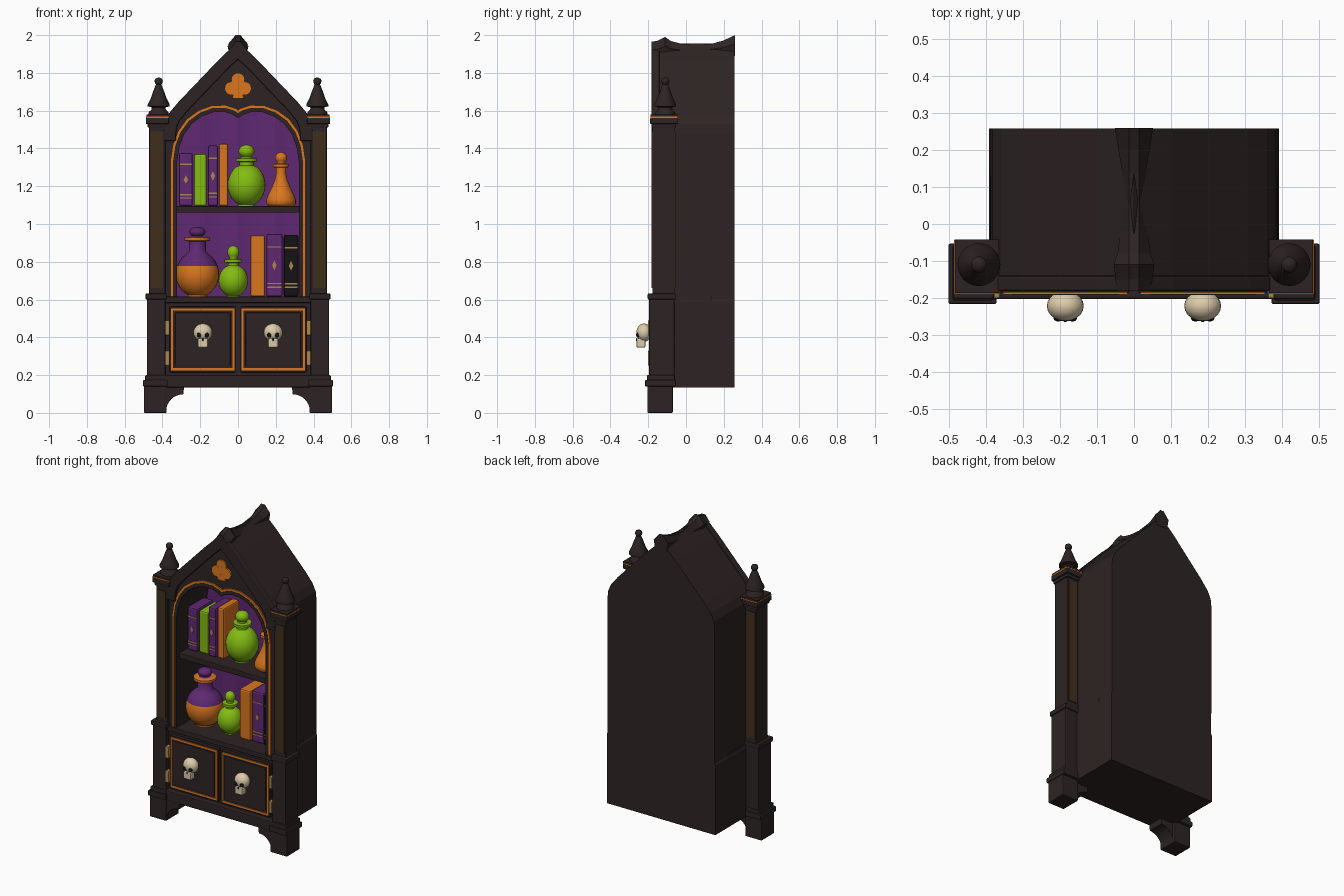
import bpy, bmesh, math
from mathutils import Vector, Matrix

if "Cube" in bpy.data.objects:
    bpy.data.objects.remove(bpy.data.objects["Cube"])

def mat(name, c):
    m = bpy.data.materials.new(name)
    m.diffuse_color = (*c, 1)
    m.use_nodes = True
    m.node_tree.nodes["Principled BSDF"].inputs["Base Color"].default_value = m.diffuse_color
    return m

DARK = mat("dark wood", (.027, .017, .017))
BROWN = mat("worn brown", (.05, .028, .012))
PURPLE = mat("purple", (.115, .022, .17))
GREEN = mat("green", (.23, .5, .006))
ORANGE = mat("orange", (.7, .18, .014))
BONE = mat("bone", (.72, .6, .4))
GOLD = mat("gold", (.4, .24, .08))
BLACK = mat("black", (.008, .006, .008))

def finish(name, bm, mats, smooth=None, bevel=0):
    bmesh.ops.recalc_face_normals(bm, faces=bm.faces[:])
    me = bpy.data.meshes.new(name)
    bm.to_mesh(me)
    bm.free()
    for m in (mats if isinstance(mats, (list, tuple)) else [mats]):
        me.materials.append(m)
    ob = bpy.data.objects.new(name, me)
    bpy.context.collection.objects.link(ob)
    if bevel:
        b = ob.modifiers.new("bevel", 'BEVEL')
        b.width, b.segments, b.limit_method = bevel, 2, 'ANGLE'
    if smooth:
        bpy.ops.object.select_all(action='DESELECT')
        ob.select_set(True)
        bpy.context.view_layer.objects.active = ob
        bpy.ops.object.shade_smooth_by_angle(angle=math.radians(smooth))
    return ob

def box(name, x0, x1, y0, y1, z0, z1, m, bevel=0):
    bm = bmesh.new()
    bmesh.ops.create_cube(bm, size=1, matrix=Matrix.LocRotScale(
        Vector(((x0+x1)/2, (y0+y1)/2, (z0+z1)/2)), None,
        Vector((abs(x1-x0), abs(y1-y0), abs(z1-z0)))))
    return finish(name, bm, m, bevel=bevel)

def prism(name, pts, y0, y1, m, bevel=0, smooth=None):
    """Extrude an x-z outline from y0 to y1."""
    bm = bmesh.new()
    f = bm.faces.new([bm.verts.new((x, y0, z)) for x, z in pts])
    r = bmesh.ops.extrude_face_region(bm, geom=[f])
    for v in r['geom']:
        if isinstance(v, bmesh.types.BMVert):
            v.co.y = y1
    return finish(name, bm, m, smooth, bevel)

def offset(path, d):
    out = []
    for i, p in enumerate(path):
        p = Vector(p)
        ns = []
        for a, b in ((i-1, i), (i, i+1)):
            if a >= 0 and b < len(path):
                t = (Vector(path[b]) - Vector(path[a])).normalized()
                ns.append(Vector((t.y, -t.x)))
        n = sum(ns, Vector((0, 0))).normalized()
        out.append(tuple(p + n * d / max(.5, n.dot(ns[0]))))
    return out

def ribbon(name, path, d0, d1, y0, y1, m, bevel=0):
    """Flat moulding following a path, between two offsets."""
    bm = bmesh.new()
    rings = []
    for a, b in zip(offset(path, d0), offset(path, d1)):
        rings.append([bm.verts.new((q[0], y, q[1])) for q, y in ((a, y0), (b, y0), (b, y1), (a, y1))])
    for r, s in zip(rings, rings[1:]):
        for k in range(4):
            bm.faces.new((r[k], r[(k+1) % 4], s[(k+1) % 4], s[k]))
    bm.faces.new(rings[0])
    bm.faces.new(rings[-1])
    return finish(name, bm, m, bevel=bevel)

def lathe(name, x, y, z, prof, mats, rule=None, n=24):
    bm = bmesh.new()
    rings = [[bm.verts.new((x + r*math.cos(2*math.pi*k/n), y + r*math.sin(2*math.pi*k/n), z + h))
              for k in range(n)] for r, h in prof]
    for i, (a, b) in enumerate(zip(rings, rings[1:])):
        for k in range(n):
            f = bm.faces.new((a[k], a[(k+1) % n], b[(k+1) % n], b[k]))
            f.material_index = rule((prof[i][1] + prof[i+1][1]) / 2) if rule else 0
    bm.faces.new(rings[0])
    top = bm.faces.new(rings[-1])
    top.material_index = rule(prof[-1][1]) if rule else 0
    return finish(name, bm, mats, 50)

def mirrored(half):
    """Right half running up to the centre -> full path, right to left."""
    return half + [(-x, z) for x, z in reversed(half) if x > 1e-6]

# Cabinet body: pointed outline with an arched cavity cut into the front
roof = [(.388, 1.48), (.383, 1.53), (.36, 1.58), (.31, 1.64), (.2, 1.755), (.1, 1.86), (0, 1.955)]
body = prism("cabinet_body", mirrored([(.393, .135), (.393, .59), (.387, .6)] + roof), -.165, .258, DARK)
arch = [(.322, .6), (.322, 1.33), (.31, 1.41), (.285, 1.475), (.245, 1.53), (.19, 1.57), (.13, 1.592),
        (.07, 1.593), (.03, 1.58), (0, 1.56)]
cut = prism("cavity_cutter", mirrored(arch), -.4, .14, DARK)
cut.hide_render = True
mod = body.modifiers.new("cavity", 'BOOLEAN')
mod.object, mod.operation, mod.solver = cut, 'DIFFERENCE', 'EXACT'
bpy.context.view_layer.objects.active = body
bpy.ops.object.modifier_apply(modifier="cavity")
bpy.data.objects.remove(cut)

# Arch and gable mouldings
full = mirrored(arch)
ribbon("arch_inner_moulding", full, 0, .022, -.176, -.15, DARK)
ribbon("arch_orange_trim", full, .022, .036, -.174, -.15, ORANGE)
ribbon("gable_rim", mirrored([(.388, 1.44)] + roof), -.06, .008, -.182, -.14, DARK, .006)

# Ridge cap: saddle-shaped strip along the roof peak
bm = bmesh.new()
prev = None
for y, w, z in ((-.182, .045, 1.965), (-.15, .05, 1.97), (-.11, .055, 1.99), (-.08, .045, 1.968), (-.02, .036, 1.953),
                (.06, .03, 1.945), (.14, .032, 1.955), (.2, .042, 1.972), (.26, .052, 2.0)):
    ring = [bm.verts.new(p) for p in ((-w, y, z-w*.9), (-.013, y, z), (.013, y, z), (w, y, z-w*.9),
                                      (w-.012, y, 1.89), (-w+.012, y, 1.89))]
    if prev:
        for k in range(6):
            bm.faces.new((prev[k], prev[(k+1) % 6], ring[(k+1) % 6], ring[k]))
    else:
        bm.faces.new(ring)
    prev = ring
bm.faces.new(prev)
finish("ridge_cap", bm, DARK)

# Trefoil ornament
for i, (x, z) in enumerate(((0, 1.764), (-.035, 1.718), (.035, 1.718))):
    prism("trefoil_lobe_%d" % i, [(x + .036*math.cos(a*math.pi/10), z + .036*math.sin(a*math.pi/10))
                                  for a in range(20)], -.1745 - i*.0004, -.16, ORANGE)
prism("trefoil_stem", [(-.03, 1.665), (.03, 1.665), (.012, 1.74), (-.012, 1.74)], -.1738, -.16, ORANGE)

# Pleated purple backing
bm = bmesh.new()
N = 48
prev = None
for i in range(N + 1):
    x = -.325 + .65*i/N
    ax = abs(x)
    top = 1.335
    for (xa, za), (xb, zb) in zip(arch[1:], arch[2:]):
        if xb <= ax <= xa:
            top = za + (zb-za)*(xa-ax)/(xa-xb)
    y = .122 + .012*abs(math.sin(x*16))
    c = [bm.verts.new((x, y, .6)), bm.verts.new((x, y, top + .004))]
    if prev:
        bm.faces.new((prev[0], c[0], c[1], prev[1]))
    prev = c
finish("purple_backing", bm, PURPLE, 40)

# Shelves and rails
box("upper_shelf", -.325, .325, -.15, .135, 1.06, 1.095, DARK, .004)
box("lower_shelf", -.39, .39, -.182, .135, .582, .615, DARK, .004)
box("bottom_rail", -.39, .39, -.203, -.1, .135, .2, DARK, .006)

# Posts, feet, finials, doors, hinges and skull knobs on both sides
for s, side in ((-1, "left"), (1, "right")):
    def sbox(n, x0, x1, *a, **k):
        return box(side + "_" + n, s*x0, s*x1, *a, **k)
    sbox("foot", .378, .498, -.205, -.07, 0, .145, DARK, bevel=.005)
    prism(side + "_foot_bracket", [(s*x, z) for x, z in [(.385, .14), (.285, .14)] +
          [(.29 + .09*math.sin(a*math.pi/16), .01 + .088*math.cos(a*math.pi/16)) for a in range(9)]],
          -.198, -.09, DARK)
    sbox("foot_collar", .372, .503, -.217, -.053, .14, .175, DARK, bevel=.006)
    sbox("foot_collar_step", .38, .492, -.207, -.058, .17, .2, DARK, bevel=.006)
    sbox("lower_post", .385, .482, -.195, -.062, .19, .605, DARK, bevel=.005)
    sbox("middle_collar", .378, .49, -.203, -.055, .6, .632, DARK, bevel=.006)
    sbox("upper_post", .385, .47, -.178, -.06, .62, 1.53, DARK, bevel=.006)
    for nm, y0, y1 in (("front", -.182, -.17), ("back", -.07, -.056)):
        sbox("post_panel_" + nm, .398, .462, y0, y1, .66, 1.49, BROWN)
    sbox("capital_base", .378, .478, -.183, -.052, 1.51, 1.535, DARK, bevel=.005)
    sbox("capital", .366, .488, -.19, -.042, 1.53, 1.562, DARK, bevel=.004)
    sbox("capital_orange_line", .367, .487, -.189, -.043, 1.562, 1.569, ORANGE)
    sbox("capital_top", .366, .485, -.187, -.042, 1.568, 1.58, DARK)
    lathe(side + "_finial", s*.42, -.11, 1.575, [(.055, 0), (.052, .018), (.038, .03), (.036, .042), (.058, .048),
          (.058, .058), (.042, .09), (.028, .13), (.017, .158), (.014, .163), (.02, .172), (.022, .183),
          (.017, .195), (.004, .2)], DARK)
    # Door with orange border lines
    sbox("door", .012, .362, -.186, -.15, .215, .562, DARK, bevel=.004)
    x0, x1, z0, z1, w = .018, .355, .225, .553, .012
    for n, a, b, c, d in (("low", x0, x1, z0, z0+w), ("top", x0, x1, z1-w, z1),
                          ("in", x0, x0+w, z0+w, z1-w), ("out", x1-w, x1, z0+w, z1-w)):
        sbox("door_border_" + n, a, b, -.191, -.184, c, d, ORANGE)
    sbox("door_panel", .04, .333, -.192, -.18, .247, .531, DARK, bevel=.004)
    for k, z in enumerate((.29, .45)):
        sbox("hinge_%d" % k, .362, .386, -.202, -.17, z-.04, z+.04, GOLD, bevel=.006)
    # Skull knob
    def ball(n, x, y, z, rx, ry, rz, m):
        bm = bmesh.new()
        bmesh.ops.create_uvsphere(bm, u_segments=20, v_segments=12, radius=1, matrix=Matrix.LocRotScale(
            Vector((x, y, z)), None, Vector((rx, ry, rz))))
        finish(side + "_" + n, bm, m, 60)
    cx = s*.186
    ball("skull_cranium", cx, -.222, .425, .05, .041, .048, BONE)
    box(side + "_skull_jaw", cx-.027, cx+.027, -.263, -.215, .345, .395, BONE, .008)
    for e in (-1, 1):
        ball("skull_eye_%d" % e, cx + e*.02, -.254, .412, .012, .01, .014, BLACK)
    ball("skull_nose", cx, -.261, .388, .005, .005, .008, BLACK)

# Books: x range, bottom, top, colour, gold decoration
for i, (x0, x1, z0, z1, m, deco) in enumerate((
        (-.312, -.24, 1.095, 1.375, PURPLE, 1), (-.232, -.167, 1.095, 1.37, GREEN, 0),
        (-.16, -.106, 1.095, 1.415, PURPLE, 1), (-.1, -.052, 1.095, 1.425, ORANGE, 0),
        (.067, .143, .615, .94, ORANGE, 0), (.15, .235, .615, .948, PURPLE, 1),
        (.242, .32, .615, .943, BLACK, 1))):
    y = -.08 + .008*(i % 2)
    box("book_%d" % i, x0, x1, y, .09, z0, z1, m, .01)
    if deco:
        h, c = z1 - z0, (x0 + x1)/2
        for k, t in enumerate((.14, .2, .78)):
            box("book_%d_band_%d" % (i, k), x0+.004, x1-.004, y-.003, y+.02, z0+h*t, z0+h*t+.007, GOLD)
        prism("book_%d_emblem" % i, [(c-.012, z0+h*.5), (c, z0+h*.42), (c+.012, z0+h*.5), (c, z0+h*.58)],
              y-.003, y+.01, GOLD)

# Potion bottles: belly profile plus neck, lip and stopper
def bottle(name, x, y, z, R, hb, neck, zn, lip, zl, ball, zt, mats, rule=None, cone=False):
    if cone:
        prof = [(R*.85, 0), (R, .012), (R, .035), (R*.88, .06), (R*.62, .1), (R*.42, .14)]
    else:
        prof = [(R*math.cos(a), hb + hb*1.02*math.sin(a)) for a in [math.radians(d) for d in range(-64, 64, 12)]]
        prof = [(prof[0][0], 0)] + prof
    prof += [(neck, zn), (neck, zl-.022), (lip, zl-.018), (lip, zl-.002), (neck*.8, zl)]
    r = (zt - zl) / 2
    prof += [(max(.003, ball*math.cos(a)), zl + r + r*math.sin(a))
             for a in [math.radians(d) for d in range(-50, 91, 20)]]
    lathe(name, x, y, z, prof, mats, rule, 28)

bottle("large_green_bottle", .045, -.02, 1.095, .1, .112, .036, .215, .056, .255, .042, .325, GREEN)
bottle("orange_flask", .228, -.02, 1.095, .078, .1, .027, .17, .043, .225, .032, .285, ORANGE, cone=True)
bottle("two_tone_bottle", -.215, -.035, .615, .115, .12, .045, .24, .068, .315, .043, .37, [ORANGE, PURPLE],
       lambda h: 1 if .165 < h < .29 or h > .315 else 0)
bottle("small_green_bottle", -.025, -.045, .615, .078, .085, .027, .165, .046, .2, .032, .27, GREEN)
